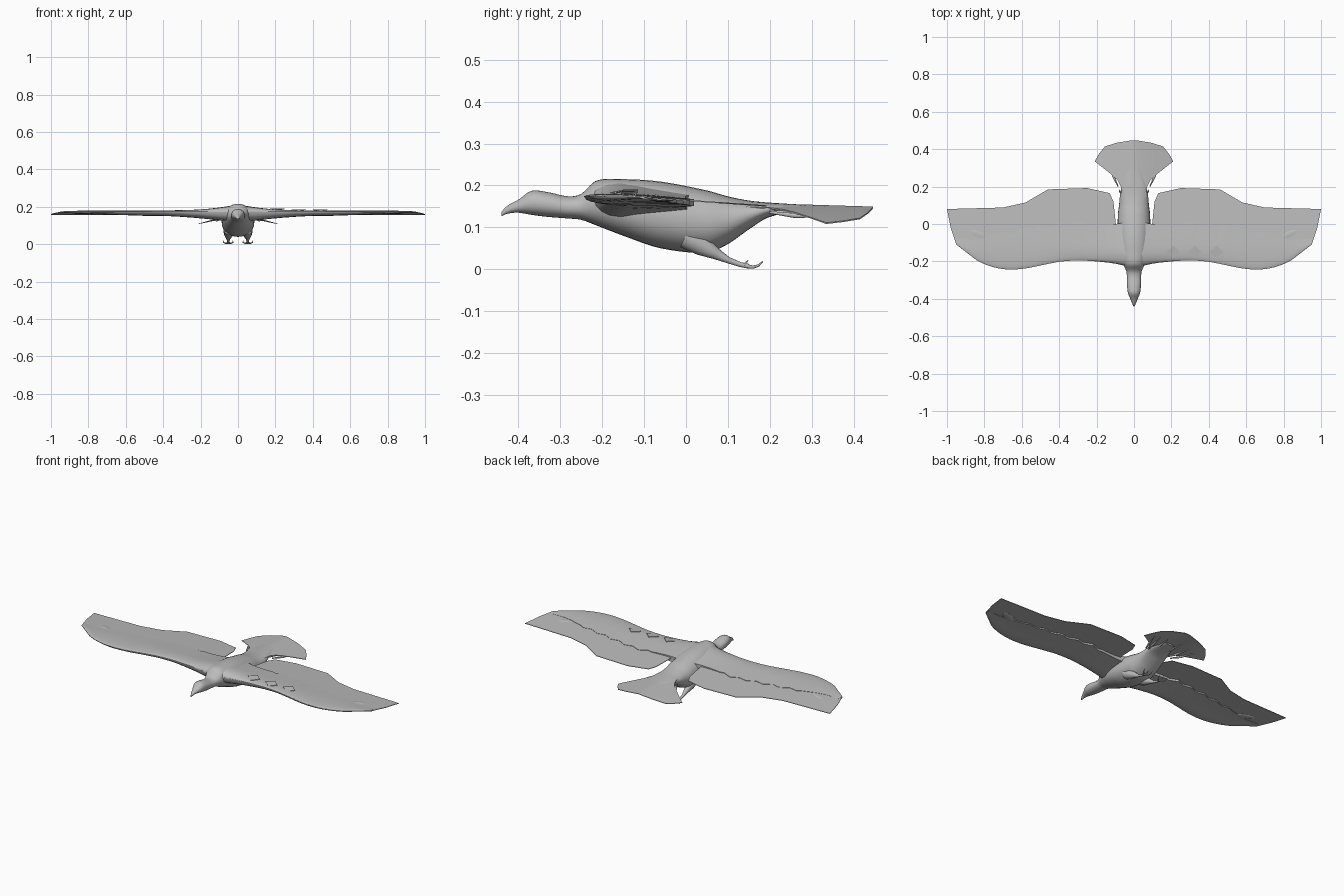
import bpy, bmesh, math
from mathutils import Vector

cube = bpy.data.objects.get("Cube")
if cube:
    bpy.data.objects.remove(cube, do_unlink=True)

GREY = (0.5, 0.5, 0.5, 1)
mat = bpy.data.materials.new("plain_grey")
mat.use_nodes = True
mat.diffuse_color = GREY
mat.node_tree.nodes["Principled BSDF"].inputs["Base Color"].default_value = GREY


def sample(keys, x, smooth=True):
    """Interpolate rows of (position, values...) at x."""
    x = min(max(x, keys[0][0]), keys[-1][0])
    i = max(k for k in range(len(keys) - 1) if keys[k][0] <= x)
    a, b = keys[i], keys[i + 1]
    p, n = keys[max(i - 1, 0)], keys[min(i + 2, len(keys) - 1)]
    h = b[0] - a[0]
    t = (x - a[0]) / h
    out = []
    for c in range(1, len(a)):
        if not smooth:
            out.append(a[c] + (b[c] - a[c]) * t)
            continue
        ma = (b[c] - p[c]) / (b[0] - p[0]) * h
        mb = (n[c] - a[c]) / (n[0] - a[0]) * h
        out.append((2*t**3 - 3*t**2 + 1) * a[c] + (t**3 - 2*t**2 + t) * ma
                   + (3*t**2 - 2*t**3) * b[c] + (t**3 - t**2) * mb)
    return out


def loft(name, rings, mirror=False, angle=40):
    """Skin closed rings into a capped, smooth solid."""
    bm = bmesh.new()
    vs = [[bm.verts.new(p) for p in r] for r in rings]
    n = len(vs[0])
    for a, b in zip(vs, vs[1:]):
        for j in range(n):
            bm.faces.new((a[j], a[(j + 1) % n], b[(j + 1) % n], b[j]))
    bm.faces.new(vs[0])
    bm.faces.new(vs[-1])
    bmesh.ops.recalc_face_normals(bm, faces=bm.faces)
    me = bpy.data.meshes.new(name)
    bm.to_mesh(me)
    bm.free()
    me.materials.append(mat)
    ob = bpy.data.objects.new(name, me)
    bpy.context.collection.objects.link(ob)
    if mirror:
        m = ob.modifiers.new("Mirror", 'MIRROR')
        m.use_mirror_merge = False
    bpy.ops.object.select_all(action='DESELECT')
    ob.select_set(True)
    bpy.context.view_layer.objects.active = ob
    bpy.ops.object.shade_smooth_by_angle(angle=math.radians(angle))
    return ob


def tube(name, pts):
    """Tapered round tube through (x, y, z, radius) points."""
    cu = bpy.data.curves.new(name, 'CURVE')
    cu.dimensions = '3D'
    cu.bevel_depth = 1
    cu.bevel_resolution = 3
    cu.use_fill_caps = True
    sp = cu.splines.new('POLY')
    sp.points.add(len(pts) - 1)
    for q, p in zip(sp.points, pts):
        q.co = (*p[:3], 1)
        q.radius = p[3]
    sp.use_smooth = True
    cu.materials.append(mat)
    bpy.context.collection.objects.link(bpy.data.objects.new(name, cu))


# Body, head and beak: y, bottom, top, half width
body = [(-.44, .127, .138, .003), (-.425, .133, .153, .01), (-.40, .135, .166, .02),
        (-.37, .13, .187, .032), (-.33, .125, .184, .037), (-.28, .121, .174, .038),
        (-.25, .118, .18, .042), (-.215, .105, .211, .058), (-.15, .08, .215, .077),
        (-.06, .05, .209, .087), (.05, .04, .188, .086), (.10, .06, .174, .08),
        (.15, .095, .164, .075), (.20, .125, .159, .066), (.30, .142, .153, .03)]
rings = []
for i in range(71):
    y = -.44 + .74 * i / 70
    lo, hi, w = sample(body, y)
    ring = []
    for k in range(28):
        a = math.tau * k / 28
        s = math.sin(a)
        s = math.copysign(abs(s) ** .9, s)
        ring.append((w * math.cos(a), y, (lo + hi) / 2 + (hi - lo) / 2 * s))
    rings.append(ring)
loft("body", rings)

# Wing plan: x, leading edge, end of thick arm, rise above, depth below
plan = [(0, -.235, .02, .038, .055), (.1, -.212, .0, .022, .045), (.2, -.2, .0, .012, .035),
        (.3, -.195, .01, .008, .027), (.4, -.202, .0, .007, .022), (.6, -.24, -.03, .006, .018),
        (.72, -.238, -.05, .006, .013), (.84, -.195, -.08, .005, .009), (.95, -.11, -.08, .003, .003)]
tip = [(.84, -.195), (.95, -.11), (.98, -.02), (1, .079)]
trail = [(.05, -.03), (.095, -.02), (.11, .12), (.13, .165), (.25, .192), (.46, .185),
         (.58, .115), (.7, .088), (1, .08)]


def wing_z(y):
    return .168 - .07 * max(y + .05, -.08)


def lead(x):
    return sample(plan, x)[0] if x < .84 else sample(tip, x, False)[0]


# Thin flight feathers
xs = sorted({k[0] for k in trail + tip} | {.2, .3, .35, .4, .5, .65, .75, .8, .9})
rings = []
for x in xs:
    y0, y1 = lead(x), sample(trail, x, False)[0]
    ys = [y0 + (y1 - y0) * t / 8 for t in range(9)]
    rings.append([(x, y, wing_z(y) + .0015) for y in ys]
                 + [(x, y, wing_z(y) - .0015) for y in reversed(ys)])
loft("flight_feathers", rings, mirror=True)

# Thick wing arms with a scalloped rear edge
rings = []
for i in range(39):
    x = .95 * i / 38
    y0, y1, up, down = sample(plan, x)
    y0 = lead(x)
    if .2 < x < .72:
        y1 += .035 * (abs((x * 10) % 1 - .5) - .25)

    def side(h):
        pts = []
        for t in (0, .03, .08, .16, .28, .45, .65, .85, 1):
            y = y0 + (y1 - y0) * t
            f = math.sqrt(1 - (1 - t / .28) ** 2) if t < .28 else 1 - .55 * (t - .28) / .72
            pts.append((x, y, wing_z(y) + h * f + math.copysign(.0005, h)))
        return pts
    rings.append(side(up) + side(-down)[::-1])
loft("wing_arm", rings, mirror=True)

# Raised patches near the wing tips, mostly underneath
rings = []
for i in range(9):
    a = math.pi * (.04 + .92 * i / 8)
    x, r = .83 - .055 * math.cos(a), math.sin(a)
    y = -.06 - .02 * math.cos(a)
    rings.append([(x, y + .025 * r * math.cos(b), wing_z(y) - .002 + .005 * r * math.sin(b))
                  for b in (math.tau * k / 12 for k in range(12))])
loft("wing_tip_patch", rings, mirror=True)

# Three small lifted scales on the left wing
for n, x in enumerate((.21, .325, .44)):
    z = wing_z(-.15) + sample(plan, x)[2]
    outline = [(0, -.03, -.003), (.038, 0, .003), (0, .035, .003), (-.038, 0, .003)]
    loft("wing_scale_%d" % (n + 1),
         [[(x + p, -.15 + q, z + r + d) for p, q, r in outline] for d in (-.001, .002)])

# Fanned tail, drooping towards both sides: y, half width
fan = [(.12, .06), (.2, .07), (.23, .085), (.26, .115), (.3, .165), (.335, .21),
       (.375, .187), (.415, .155), (.435, .09), (.446, .02)]
rings = []
for y, w in fan:
    cols = [w * (k / 8 - 1) for k in range(17)]

    def tail_z(x):
        return .157 - .03 * max(y - .15, 0) - .042 * (abs(x) / .21) ** 1.3
    rings.append([(x, y, tail_z(x) + .0015) for x in cols]
                 + [(x, y, tail_z(x) - .0015) for x in reversed(cols)])
loft("tail", rings)

# Tail quills, legs and feet on both sides
for s, label in ((1, "left"), (-1, "right")):
    for n, (xa, xb) in enumerate(((.03, .045), (.065, .1), (.085, .14))):
        tube("%s_tail_quill_%d" % (label, n + 1),
             [(s * xa, .2, .146 - .12 * xa, .003), (s * (xa + xb) / 2, .26, .149 - .15 * xb, .006),
              (s * xb, .34, .152 - .19 * xb, .001)])
    tube(label + "_leg",
         [(s * .048, .0, .078, .03), (s * .05, .04, .056, .026), (s * .052, .07, .038, .015),
          (s * .052, .1, .022, .008), (s * .052, .13, .011, .006), (s * .052, .15, .007, .006)])
    for n, dx in enumerate((-.025, 0, .025)):
        tube("%s_toe_%d" % (label, n + 1),
             [(s * .052, .14, .008, .005), (s * (.052 + dx * .6), .16, .005, .004),
              (s * (.052 + dx), .173, .009, .003), (s * (.052 + dx), .184, .019, .001)])
    tube(label + "_hind_toe",
         [(s * .052, .145, .008, .004), (s * .05, .142, .015, .003), (s * .05, .148, .021, .001)])
